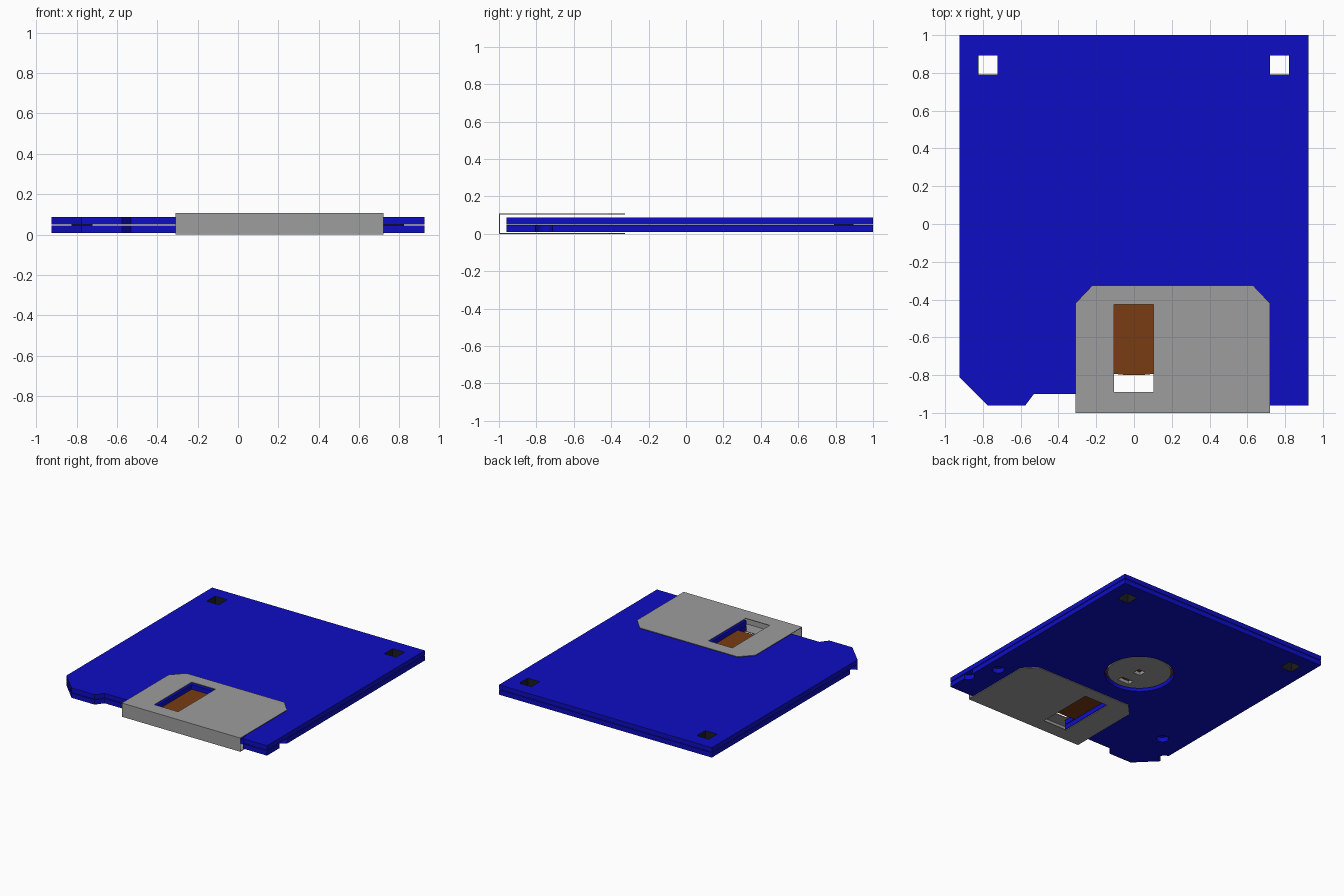
import bpy, bmesh, math

cube = bpy.data.objects.get("Cube")
if cube:
    bpy.data.objects.remove(cube, do_unlink=True)


def material(name, rgb):
    mat = bpy.data.materials.new(name)
    mat.use_nodes = True
    colour = (*rgb, 1)
    mat.diffuse_color = colour
    mat.node_tree.nodes["Principled BSDF"].inputs["Base Color"].default_value = colour
    return mat


blue = material("blue plastic", (0.004, 0.004, 0.55))
grey = material("grey metal", (0.34, 0.34, 0.34))
brown = material("brown film", (0.19, 0.045, 0.006))
black = material("black lining", (0.012, 0.012, 0.012))


def prism(name, outline, z0, z1, mat=None):
    """Extrude a flat outline from z0 up to z1."""
    bm = bmesh.new()
    face = bm.faces.new([bm.verts.new((x, y, z0)) for x, y in outline])
    if z1 > z0:
        out = bmesh.ops.extrude_face_region(bm, geom=[face])
        top = [v for v in out["geom"] if isinstance(v, bmesh.types.BMVert)]
        bmesh.ops.translate(bm, verts=top, vec=(0, 0, z1 - z0))
        bmesh.ops.recalc_face_normals(bm, faces=bm.faces)
    mesh = bpy.data.meshes.new(name)
    bm.to_mesh(mesh)
    bm.free()
    ob = bpy.data.objects.new(name, mesh)
    bpy.context.collection.objects.link(ob)
    if mat:
        mesh.materials.append(mat)
    return ob


def rect(x0, x1, y0, y1):
    return [(x0, y0), (x1, y0), (x1, y1), (x0, y1)]


def circle(cx, cy, r, n=32):
    return [(cx + r * math.cos(math.tau * i / n), cy + r * math.sin(math.tau * i / n))
            for i in range(n)]


def cut(ob, cutters):
    """Subtract (outline, z0, z1) prisms and bake the result."""
    for outline, z0, z1 in cutters:
        tool = prism("cutter", outline, z0, z1)
        tool.hide_render = True
        mod = ob.modifiers.new("cut", 'BOOLEAN')
        mod.operation, mod.solver, mod.object = 'DIFFERENCE', 'EXACT', tool
        bpy.context.view_layer.update()
        graph = bpy.context.evaluated_depsgraph_get()
        baked = bpy.data.meshes.new_from_object(ob.evaluated_get(graph))
        ob.modifiers.clear()
        ob.data = baked
        bpy.data.objects.remove(tool, do_unlink=True)


HUB_Y = 0.06
SLOT = (-0.105, 0.103)

# Casing outline, with the corner cut, front recess and open head slot
casing = [(-0.925, 1.0), (-0.925, -0.81), (-0.775, -0.96), (-0.575, -0.96),
          (-0.53, -0.9), (SLOT[0], -0.9), (SLOT[0], -0.425), (SLOT[1], -0.425),
          (SLOT[1], -0.9), (0.7, -0.9), (0.715, -0.96), (0.925, -0.96), (0.925, 1.0)]
corner_holes = [rect(-0.825, -0.72, 0.79, 0.895), rect(0.718, 0.823, 0.79, 0.895)]

# Upper and lower casing halves
upper = prism("upper_casing", casing, 0.051, 0.087, blue)
cut(upper, [(h, 0, 0.2) for h in corner_holes])

lower = prism("lower_casing", casing, 0.009, 0.046, blue)
cut(lower, [(h, -0.1, 0.2) for h in corner_holes])
cut(lower, [(circle(0, HUB_Y, 0.25, 48), -0.1, 0.2)])
# Edge notches and locating holes underneath
for x, y in ((-0.925, -0.76), (0.925, -0.76), (0.82, -0.55), (-0.73, -0.55)):
    cut(lower, [(circle(x, y, 0.045, 20), -0.1, 0.2)])

# Dark linings of the two square corner holes
for side, hole in zip(("right", "left"), corner_holes):
    lining = prism(side + "_hole_lining", hole, 0.01, 0.086, black)
    (x0, y0), (x1, y1) = hole[0], hole[2]
    t = 0.002
    cut(lining, [(rect(x0 + t, x1 - t, y0 + t, y1 - t), -0.1, 0.2)])

# Film disc between the halves
prism("film_disc", circle(0, HUB_Y, 0.86, 96), 0.0485, 0.0485, brown)

# Hub with its square centre hole and drive slot
hub = prism("metal_hub", circle(0, HUB_Y, 0.23, 48), 0.022, 0.048, grey)
cut(hub, [(rect(-0.03, 0.03, HUB_Y - 0.03, HUB_Y + 0.03), -0.1, 0.2),
          (rect(-0.05, 0.05, -0.12, -0.07), -0.1, 0.2)])

# Sliding shutter: folded sheet, open at the sides and back
shutter = prism("shutter", [(-0.31, -1.0), (0.72, -1.0), (0.72, -0.42), (0.63, -0.325),
                            (-0.22, -0.325), (-0.31, -0.42)], 0.0, 0.108, grey)
cut(shutter, [(rect(-0.5, 0.9, -0.995, -0.2), 0.005, 0.103),
              (rect(SLOT[0], SLOT[1], -0.89, -0.425), -0.1, 0.2)])
